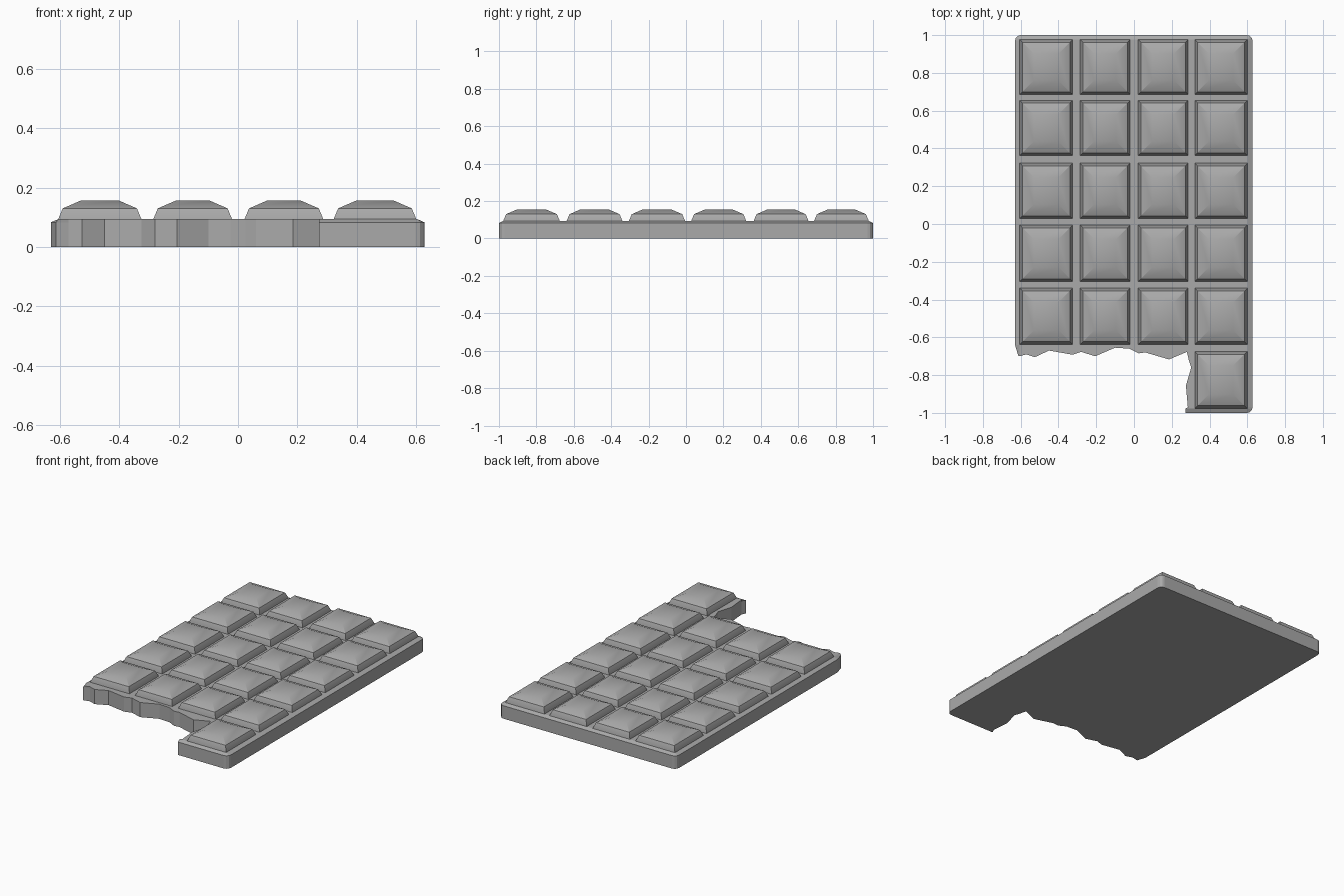
import bpy
import bmesh
import math

cube = bpy.data.objects.get("Cube")
if cube:
    bpy.data.objects.remove(cube, do_unlink=True)

grey = bpy.data.materials.new("plain grey")
grey.use_nodes = True
colour = (0.4, 0.4, 0.4, 1)
grey.diffuse_color = colour
grey.node_tree.nodes["Principled BSDF"].inputs["Base Color"].default_value = colour

EDGE_Z, TOP_Z, PEAK_Z = 0.083, 0.094, 0.156


def make_object(name, bm):
    bmesh.ops.recalc_face_normals(bm, faces=bm.faces)
    mesh = bpy.data.meshes.new(name)
    bm.to_mesh(mesh)
    bm.free()
    mesh.materials.append(grey)
    obj = bpy.data.objects.new(name, mesh)
    bpy.context.collection.objects.link(obj)
    return obj


def loft(rings):
    """Stack rings of equal length and cap both ends."""
    bm = bmesh.new()
    loops = [[bm.verts.new(p) for p in ring] for ring in rings]
    count = len(loops[0])
    for low, high in zip(loops, loops[1:]):
        for i in range(count):
            j = (i + 1) % count
            bm.faces.new((low[i], low[j], high[j], high[i]))
    bm.faces.new(loops[0][::-1])
    bm.faces.new(loops[-1])
    return bm


def corner(cx, cy, start, radius=0.03):
    """Rounded corner, anticlockwise from the start angle."""
    return [(cx + radius * math.cos(math.radians(start + a)),
             cy + radius * math.sin(math.radians(start + a))) for a in (0, 30, 60, 90)]


# Slab with a ragged broken front edge and a slanted outer rim
broken_edge = [(-0.63, -0.64), (-0.612, -0.70), (-0.57, -0.69), (-0.525, -0.705),
               (-0.45, -0.67), (-0.325, -0.692), (-0.28, -0.677), (-0.205, -0.70),
               (-0.1, -0.655), (-0.025, -0.66), (0.025, -0.685), (0.06, -0.68),
               (0.185, -0.717), (0.28, -0.677), (0.29, -0.72), (0.303, -0.76),
               (0.275, -0.855), (0.285, -0.97), (0.272, -1.0)]
outline = broken_edge + corner(0.598, -0.97, -90) + corner(0.598, 0.97, 0) + corner(-0.6, 0.97, 90)


def pull_in(x, y):
    return max(-0.605, min(0.603, x)), max(-0.977, min(0.977, y))


slab = loft([[(x, y, 0) for x, y in outline],
             [(x, y, EDGE_Z) for x, y in outline],
             [(*pull_in(x, y), TOP_Z) for x, y in outline]])
bmesh.ops.remove_doubles(slab, verts=slab.verts, dist=0.0005)
make_object("bar_base", slab)

# Raised squares: steep sides, then a shallow slope to a flat top
columns = [(-0.605, -0.325), (-0.285, -0.02), (0.022, 0.287), (0.322, 0.6)]
rows = [(0.685, 0.977), (0.362, 0.655), (0.028, 0.322),
        (-0.305, -0.005), (-0.638, -0.34), (-0.977, -0.675)]
steps = [(0, TOP_Z - 0.004), (0, TOP_Z), (0.015, 0.13), (0.075, PEAK_Z)]

squares = []
for r, (y0, y1) in enumerate(rows):
    for c, (x0, x1) in enumerate(columns):
        if r == len(rows) - 1 and c < len(columns) - 1:
            continue  # broken away
        rings = [[(x0 + d, y0 + d, z), (x1 - d, y0 + d, z),
                  (x1 - d, y1 - d, z), (x0 + d, y1 - d, z)] for d, z in steps]
        squares.append(make_object(f"square_row{r + 1}_column{c + 1}", loft(rings)))

bpy.ops.object.select_all(action='DESELECT')
for square in squares:
    square.select_set(True)
bpy.context.view_layer.objects.active = squares[0]
bpy.ops.object.shade_smooth_by_angle(angle=math.radians(30))
